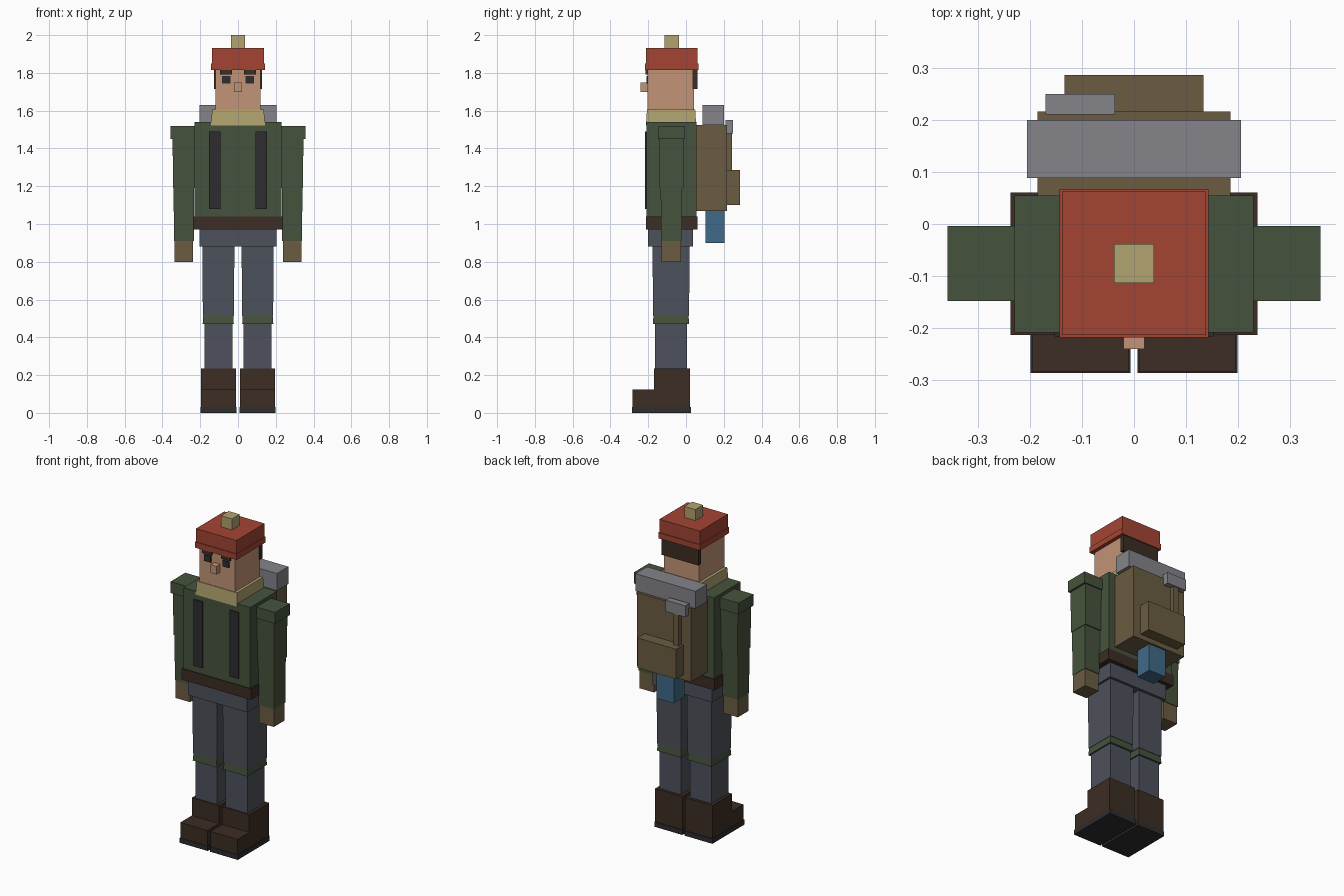
import bpy
import bmesh

old = bpy.data.objects.get("Cube")
if old:
    bpy.data.objects.remove(old, do_unlink=True)


def material(name, rgb):
    """Flat colour from 8-bit sRGB."""
    lin = [((c / 255 + 0.055) / 1.055) ** 2.4 for c in rgb] + [1]
    m = bpy.data.materials.new(name)
    m.use_nodes = True
    m.diffuse_color = lin
    m.node_tree.nodes["Principled BSDF"].inputs["Base Color"].default_value = lin
    return m


RED = material("red wool", (163, 69, 51))
GREEN = material("jacket green", (69, 83, 60))
SLATE = material("trouser slate", (77, 81, 91))
BROWN = material("dark brown", (60, 45, 36))
CANVAS = material("canvas brown", (107, 92, 66))
GREY = material("bedroll grey", (132, 132, 138))
SKIN = material("skin", (194, 148, 118))
KHAKI = material("khaki", (178, 163, 112))
BLUE = material("flask blue", (64, 106, 136))
BLACK = material("soft black", (45, 45, 48))


def box(name, mat, x, y, z, top=1.0):
    """Box from (min, max) ranges; top scales the upper face."""
    mesh = bpy.data.meshes.new(name)
    bm = bmesh.new()
    bmesh.ops.create_cube(bm, size=1)
    size = [r[1] - r[0] for r in (x, y, z)]
    for v in bm.verts:
        s = top if v.co.z > 0 else 1
        v.co.x *= size[0] * s
        v.co.y *= size[1] * s
        v.co.z *= size[2]
    bm.to_mesh(mesh)
    bm.free()
    mesh.materials.append(mat)
    obj = bpy.data.objects.new(name, mesh)
    obj.location = [sum(r) / 2 for r in (x, y, z)]
    bpy.context.collection.objects.link(obj)
    return obj


def centred(name, mat, half, y, z, top=1.0):
    return box(name, mat, (-half, half), y, z, top)


def pair(name, mat, x, y, z, top=1.0):
    """The same box on the left (+x) and the right (-x)."""
    box("left_" + name, mat, x, y, z, top)
    box("right_" + name, mat, (-x[1], -x[0]), y, z, top)


# Boots and legs
pair("sole", BLACK, (0.007, 0.199), (-0.286, 0.026), (0, 0.03))
pair("boot_toe", BROWN, (0.01, 0.196), (-0.283, -0.16), (0.03, 0.125))
pair("boot_shaft", BROWN, (0.01, 0.196), (-0.17, 0.022), (0.03, 0.235))
pair("lower_leg", SLATE, (0.03, 0.178), (-0.163, 0.006), (0.22, 0.48))
pair("knee_band", GREEN, (0.022, 0.187), (-0.176, 0.017), (0.47, 0.515), 0.96)
pair("upper_leg", SLATE, (0.022, 0.186), (-0.174, 0.016), (0.513, 0.9), 1.04)

# Trunk
centred("hips", SLATE, 0.203, (-0.2, 0.036), (0.88, 0.98))
centred("belt", BROWN, 0.237, (-0.213, 0.06), (0.972, 1.04))
centred("jacket", GREEN, 0.229, (-0.208, 0.055), (1.03, 1.54))
pair("chest_strap", BLACK, (0.093, 0.153), (-0.216, -0.207), (1.08, 1.49))
centred("collar", KHAKI, 0.143, (-0.212, 0.054), (1.522, 1.605), 0.96)

# Arms
pair("shoulder", GREEN, (0.21, 0.358), (-0.148, -0.004), (1.45, 1.52))
pair("upper_arm", GREEN, (0.231, 0.344), (-0.139, -0.014), (1.19, 1.455), 1.04)
pair("forearm", GREEN, (0.234, 0.339), (-0.132, -0.022), (0.91, 1.195), 1.04)
pair("hand", CANVAS, (0.237, 0.337), (-0.131, -0.026), (0.8, 0.915))

# Head and face
centred("head", SKIN, 0.12, (-0.203, 0.042), (1.6, 1.85))
centred("nose", SKIN, 0.02, (-0.24, -0.2), (1.7, 1.75))
pair("eye", BLACK, (0.04, 0.085), (-0.21, -0.201), (1.745, 1.783))
pair("eyebrow", BROWN, (0.033, 0.095), (-0.214, -0.2), (1.792, 1.815))
centred("hair", BROWN, 0.127, (0.034, 0.06), (1.715, 1.83))

# Hat
centred("hat_brim", RED, 0.143, (-0.218, 0.067), (1.815, 1.85))
centred("hat_crown", RED, 0.138, (-0.213, 0.062), (1.845, 1.932))
centred("hat_bobble", KHAKI, 0.038, (-0.113, -0.038), (1.93, 2.0))

# Backpack and gear
centred("backpack", CANVAS, 0.185, (0.05, 0.216), (1.07, 1.525))
centred("backpack_pocket", CANVAS, 0.133, (0.21, 0.286), (1.1, 1.285))
centred("bedroll", GREY, 0.205, (0.088, 0.2), (1.523, 1.63))
box("hammer_head", GREY, (-0.17, -0.036), (0.21, 0.25), (1.48, 1.55))
box("hammer_handle", CANVAS, (-0.12, -0.086), (0.21, 0.244), (1.15, 1.485))
centred("flask", BLUE, 0.06, (0.102, 0.204), (0.9, 1.075))
